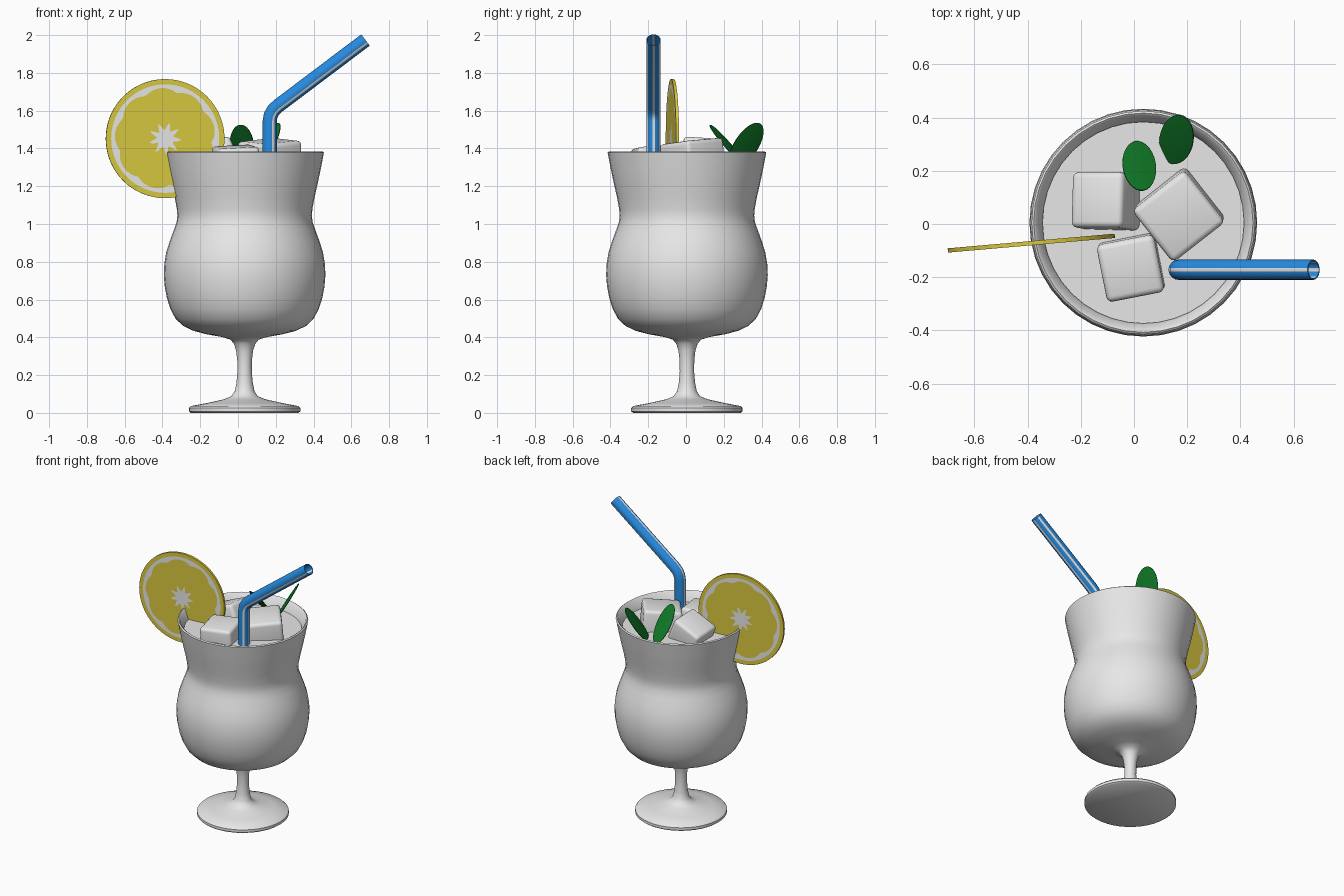
import bpy, bmesh, math
from mathutils import Vector, Matrix, Euler

if "Cube" in bpy.data.objects:
    bpy.data.objects.remove(bpy.data.objects["Cube"])


def material(name, rgb):
    m = bpy.data.materials.new(name)
    m.diffuse_color = (*rgb, 1)
    m.use_nodes = True
    m.node_tree.nodes["Principled BSDF"].inputs["Base Color"].default_value = m.diffuse_color
    return m


WHITE = material("white", (0.8, 0.8, 0.8))
YELLOW = material("lemon yellow", (0.70, 0.58, 0.05))
BLUE = material("straw blue", (0.02, 0.26, 0.75))
GREEN = material("leaf green", (0.005, 0.19, 0.02))
CX, CY = 0.035, 0.005  # glass axis


def make(name, bm, mats, angle=40):
    bmesh.ops.recalc_face_normals(bm, faces=bm.faces)
    me = bpy.data.meshes.new(name)
    bm.to_mesh(me)
    bm.free()
    ob = bpy.data.objects.new(name, me)
    bpy.context.collection.objects.link(ob)
    for m in mats:
        me.materials.append(m)
    bpy.ops.object.select_all(action='DESELECT')
    bpy.context.view_layer.objects.active = ob
    ob.select_set(True)
    bpy.ops.object.shade_smooth_by_angle(angle=math.radians(angle))
    return ob


def bridge(bm, a, b, closed=True):
    n = len(a)
    return [bm.faces.new((a[i], a[(i + 1) % n], b[(i + 1) % n], b[i])) for i in range(n)]


def lathe(name, profile, sides=40):
    bm = bmesh.new()
    rings = []
    for r, z in profile:
        rings.append([bm.verts.new((CX + r * math.cos(2 * math.pi * i / sides),
                                    CY + r * math.sin(2 * math.pi * i / sides), z))
                      for i in range(sides)])
    for a, b in zip(rings, rings[1:]):
        bridge(bm, a, b)
    bm.faces.new(rings[0])
    bm.faces.new(rings[-1])
    return make(name, bm, [WHITE])


# Glass: foot, stem, curvy bowl, rim and inner wall
lathe("glass", [
    (0.285, 0), (0.295, 0.008), (0.295, 0.026), (0.285, 0.036), (0.20, 0.052), (0.11, 0.072),
    (0.07, 0.088), (0.052, 0.115), (0.043, 0.16), (0.038, 0.22), (0.039, 0.28), (0.045, 0.33),
    (0.056, 0.365), (0.075, 0.388), (0.12, 0.402), (0.20, 0.416), (0.27, 0.434), (0.325, 0.46),
    (0.365, 0.498), (0.393, 0.55), (0.412, 0.61), (0.423, 0.67), (0.428, 0.73), (0.425, 0.79),
    (0.415, 0.85), (0.396, 0.91), (0.374, 0.97), (0.360, 1.01), (0.356, 1.045), (0.359, 1.08),
    (0.370, 1.14), (0.386, 1.21), (0.403, 1.29), (0.420, 1.378), (0.412, 1.384), (0.403, 1.378),
    (0.375, 1.29), (0.36, 1.21), (0.335, 1.08), (0.332, 1.03), (0.37, 0.91), (0.398, 0.79),
    (0.40, 0.70), (0.382, 0.58), (0.33, 0.49), (0.2, 0.44)])

# Drink surface
lathe("drink", [(0.374, 1.29), (0.379, 1.312)])


# Ice cubes: softened, tilted boxes
def ice(name, loc, size, rot):
    bm = bmesh.new()
    bmesh.ops.create_cube(bm, size=size)
    bmesh.ops.bevel(bm, geom=bm.edges[:], offset=0.022, segments=3, profile=0.5, affect='EDGES')
    e = Euler([math.radians(a) for a in rot])
    bm.transform(Matrix.Translation(loc) @ e.to_matrix().to_4x4())
    make(name, bm, [WHITE], 60)


ice("ice_cube_right", (0.17, 0.04, 1.315), 0.25, (4, -5, 38))
ice("ice_cube_front", (-0.01, -0.16, 1.30), 0.22, (4, -3, 11))
ice("ice_cube_left", (-0.10, 0.085, 1.325), 0.21, (-4, -24, 0))


# Mint leaves: an outline seen from above, laid on a sloped plane
def leaf(name, c, ax, ay, turn, sx, sy):
    bm = bmesh.new()
    n = Vector((-sx, -sy, 1)).normalized()
    t = math.radians(turn)
    rings = []
    for scale, h in ((0.6, -0.006), (1, -0.002), (1, 0.002), (0.6, 0.006)):
        ring = []
        for i in range(28):
            a = 2 * math.pi * i / 28
            u, v = ax * scale * math.cos(a), ay * scale * math.sin(a)
            x, y = u * math.cos(t) - v * math.sin(t), u * math.sin(t) + v * math.cos(t)
            ring.append(bm.verts.new(Vector(c) + Vector((x, y, sx * x + sy * y)) + n * h))
        rings.append(ring)
    for a, b in zip(rings, rings[1:]):
        bridge(bm, a, b)
    bm.faces.new(rings[0])
    bm.faces.new(rings[-1])
    make(name, bm, [GREEN])


leaf("mint_leaf_left", (0.02, 0.218, 1.42), 0.062, 0.093, 10, -0.39, -1.14)
leaf("mint_leaf_right", (0.16, 0.318, 1.415), 0.063, 0.093, -8, 1.47, 0.72)


# Lemon slice: rind, white pith, scalloped flesh and star-shaped core
def lemon():
    n, half = 80, 0.008
    bm = bmesh.new()

    def radii(a):
        lobe = abs(math.sin(4.5 * a + 0.4))
        return (0.315, 0.287, 0.242 + 0.026 * lobe ** 0.6, 0.09 - 0.045 * lobe)

    outer = []
    for side in (-1, 1):
        rings = [[bm.verts.new((radii(2 * math.pi * i / n)[k] * math.cos(2 * math.pi * i / n),
                                side * half,
                                radii(2 * math.pi * i / n)[k] * math.sin(2 * math.pi * i / n)))
                  for i in range(n)] for k in range(4)]
        for k in range(3):
            for f in bridge(bm, rings[k], rings[k + 1]):
                f.material_index = 1 if k == 1 else 0
        mid = bm.verts.new((0, side * half, 0))
        for i in range(n):
            bm.faces.new((rings[3][i], rings[3][(i + 1) % n], mid)).material_index = 1
        outer.append(rings[0])
    bridge(bm, *outer)
    bm.transform(Matrix.Translation((-0.386, -0.072, 1.452)) @ Matrix.Rotation(math.radians(5), 4, 'Z'))
    make("lemon_slice", bm, [YELLOW, WHITE])


lemon()


# Bent drinking straw: open tube with white lengthwise stripes
def straw():
    sides, y0 = 18, -0.172
    path = [(0.168, 1.0), (0.168, 1.545), (0.173, 1.575), (0.188, 1.602), (0.212, 1.625), (0.675, 1.974)]
    bm = bmesh.new()
    walls = []
    for radius in (0.038, 0.033):
        rings = []
        for j, (x, z) in enumerate(path):
            p, q = path[max(j - 1, 0)], path[min(j + 1, len(path) - 1)]
            if j == 1:
                d = Vector((0, 1))
            elif j == 4:
                d = Vector((path[5][0] - x, path[5][1] - z)).normalized()
            else:
                d = Vector((q[0] - p[0], q[1] - p[1])).normalized()
            ring = []
            for i in range(sides):
                a = 2 * math.pi * (i - 0.5) / sides
                u, v = radius * math.cos(a), radius * math.sin(a)
                ring.append(bm.verts.new((x + u * d.y, y0 + v, z - u * d.x)))
            rings.append(ring)
        for a, b in zip(rings, rings[1:]):
            for i, f in enumerate(bridge(bm, a, b)):
                f.material_index = 1 if i in (0, 3, 9, 15) else 0
        walls.append(rings)
    for end in (0, -1):
        bridge(bm, walls[0][end], walls[1][end])
    make("straw", bm, [BLUE, WHITE])


straw()
